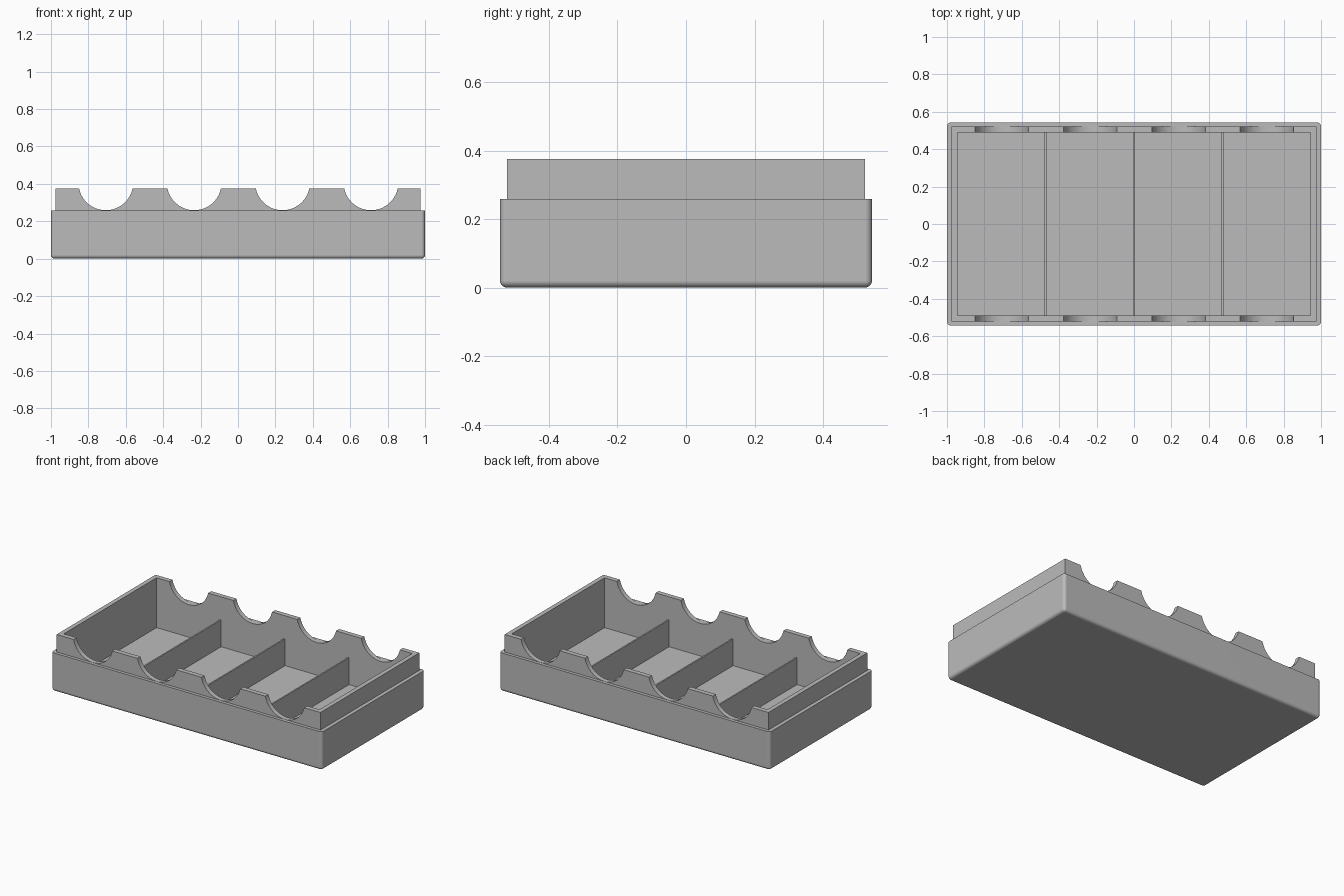
import bpy, bmesh, math

if "Cube" in bpy.data.objects:
    bpy.data.objects.remove(bpy.data.objects["Cube"])

OUT_X, OUT_Y, LEDGE_Z = 1.0, 0.543, 0.258      # lower body
RIM_X, RIM_Y, TOP_Z = 0.975, 0.522, 0.375      # raised rim
IN_X, IN_Y, FLOOR_Z = 0.945, 0.49, 0.042       # cavity
PITCH = IN_X / 2                               # compartment width
SCOOP_R = 0.146

grey = bpy.data.materials.new("grey plastic")
grey.diffuse_color = (0.5, 0.5, 0.5, 1)
grey.use_nodes = True
grey.node_tree.nodes["Principled BSDF"].inputs["Base Color"].default_value = grey.diffuse_color


def finish(bm, name):
    bmesh.ops.recalc_face_normals(bm, faces=bm.faces)
    me = bpy.data.meshes.new(name)
    bm.to_mesh(me)
    bm.free()
    me.materials.append(grey)
    ob = bpy.data.objects.new(name, me)
    bpy.context.collection.objects.link(ob)
    return ob


def box_bm(x0, x1, y0, y1, z0, z1):
    bm = bmesh.new()
    bmesh.ops.create_cube(bm, size=1)
    for v in bm.verts:
        v.co = (x1 if v.co.x > 0 else x0,
                y1 if v.co.y > 0 else y0,
                z1 if v.co.z > 0 else z0)
    return bm


# Lower body: box rounded everywhere except around its top edge
bm = box_bm(-OUT_X, OUT_X, -OUT_Y, OUT_Y, 0, LEDGE_Z)
edges = [e for e in bm.edges if min(v.co.z for v in e.verts) < 0.01]
bmesh.ops.bevel(bm, geom=edges, offset=0.02, segments=5, profile=0.5,
                affect='EDGES')
base = finish(bm, "tray_base")

# Cavity cut out of the lower body
cutter = finish(box_bm(-IN_X, IN_X, -IN_Y, IN_Y, FLOOR_Z, 0.6), "cavity_cutter")
cutter.hide_render = True
bpy.context.view_layer.objects.active = base
base.select_set(True)
mod = base.modifiers.new("cavity", 'BOOLEAN')
mod.operation = 'DIFFERENCE'
mod.solver = 'EXACT'
mod.object = cutter
bpy.ops.object.modifier_apply(modifier=mod.name)
bpy.data.objects.remove(cutter)
bpy.ops.object.shade_smooth_by_angle(angle=math.radians(30))
wn = base.modifiers.new("flat_sides", 'WEIGHTED_NORMAL')
wn.keep_sharp = True

# Long rim walls with four round scoops each
centre_z = LEDGE_Z + 0.001 + SCOOP_R
half = math.acos((centre_z - TOP_Z) / SCOOP_R)
profile = [(-RIM_X, LEDGE_Z), (-RIM_X, TOP_Z)]
for i in range(4):
    cx = (i - 1.5) * PITCH + 0.002
    for k in range(25):
        a = -half + 2 * half * k / 24
        profile.append((cx + SCOOP_R * math.sin(a),
                        centre_z - SCOOP_R * math.cos(a)))
profile += [(RIM_X, TOP_Z), (RIM_X, LEDGE_Z)]
for name, y0, y1 in (("front_rim", -RIM_Y, -IN_Y), ("back_rim", IN_Y, RIM_Y)):
    bm = bmesh.new()
    face = bm.faces.new([bm.verts.new((x, y0, z)) for x, z in profile])
    ext = bmesh.ops.extrude_face_region(bm, geom=[face])
    for v in ext["geom"]:
        if isinstance(v, bmesh.types.BMVert):
            v.co.y = y1
    rim = finish(bm, name)
    bpy.ops.object.select_all(action='DESELECT')
    rim.select_set(True)
    bpy.context.view_layer.objects.active = rim
    bpy.ops.object.shade_smooth_by_angle(angle=math.radians(30))

# Short rim walls
finish(box_bm(-RIM_X, -IN_X, -IN_Y, IN_Y, LEDGE_Z, TOP_Z), "left_rim")
finish(box_bm(IN_X, RIM_X, -IN_Y, IN_Y, LEDGE_Z, TOP_Z), "right_rim")

# Thin dividers between the four compartments
for i in (-1, 0, 1):
    x = i * PITCH
    finish(box_bm(x - 0.005, x + 0.005, -IN_Y, IN_Y, FLOOR_Z, 0.221),
           f"divider_{i + 2}")
